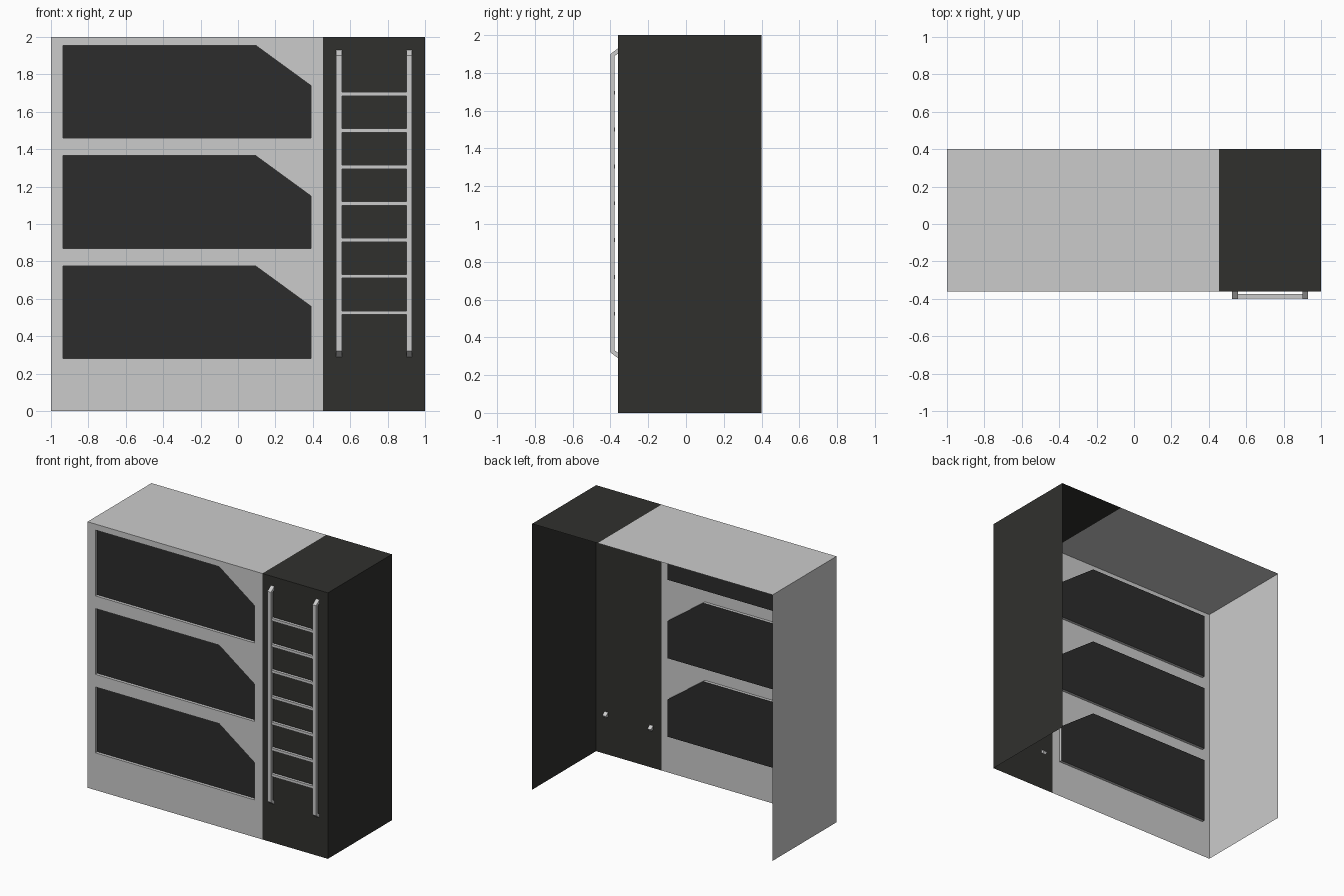
import bpy, bmesh
from mathutils import Vector

if "Cube" in bpy.data.objects:
    bpy.data.objects.remove(bpy.data.objects["Cube"])

X0, X1, SPLIT = -1.0, 1.0, 0.455
FRONT, BACK, TOP = -0.36, 0.40, 2.0
INSET = 0.022


def material(name, value):
    m = bpy.data.materials.new(name)
    m.diffuse_color = (*value, 1)
    m.use_nodes = True
    m.node_tree.nodes["Principled BSDF"].inputs["Base Color"].default_value = m.diffuse_color
    return m


dark = material("charcoal", (0.03, 0.03, 0.027))
window_dark = material("window_charcoal", (0.025, 0.025, 0.025))


def finish(name, bm, mat=None):
    me = bpy.data.meshes.new(name)
    bm.to_mesh(me)
    bm.free()
    ob = bpy.data.objects.new(name, me)
    bpy.context.collection.objects.link(ob)
    if mat:
        me.materials.append(mat)
    return ob


def sheet(name, quads, mat=None):
    bm = bmesh.new()
    for q in quads:
        bm.faces.new([bm.verts.new(p) for p in q])
    bmesh.ops.remove_doubles(bm, verts=bm.verts, dist=1e-5)
    return finish(name, bm, mat)


def roof(a, b):
    return [(a, FRONT, TOP), (b, FRONT, TOP), (b, BACK, TOP), (a, BACK, TOP)]


# Bunk openings: clipped-corner outline repeated at three levels
def opening(level, y):
    z = 0.28 + 0.59 * level
    pts = [(-0.935, 0), (0.39, 0), (0.39, 0.28), (0.095, 0.495), (-0.935, 0.495)]
    return [Vector((x, y, z + dz)) for x, dz in pts]


# Grey front panel with three holes
bm = bmesh.new()
loops = [[(X0, FRONT, 0), (SPLIT, FRONT, 0), (SPLIT, FRONT, TOP), (X0, FRONT, TOP)]]
loops += [opening(i, FRONT) for i in range(3)]
edges = []
for loop in loops:
    vs = [bm.verts.new(p) for p in loop]
    edges += [bm.edges.new((vs[i - 1], vs[i])) for i in range(len(vs))]
bmesh.ops.triangle_fill(bm, edges=edges, use_beauty=True, normal=(0, -1, 0))
for f in bm.faces:
    f.normal_update()
    if f.normal.y > 0:
        f.normal_flip()
finish("bunk_front_panel", bm)

# Grey shell: roof and left side, open at back and bottom
sheet("bunk_shell", [
    roof(X0, SPLIT),
    [(X0, FRONT, 0), (X0, FRONT, TOP), (X0, BACK, TOP), (X0, BACK, 0)],
])

# Dark ladder bay: front, roof and right side
sheet("ladder_bay_shell", [
    [(SPLIT, FRONT, 0), (X1, FRONT, 0), (X1, FRONT, TOP), (SPLIT, FRONT, TOP)],
    roof(SPLIT, X1),
    [(X1, FRONT, 0), (X1, BACK, 0), (X1, BACK, TOP), (X1, FRONT, TOP)],
], dark)

# Recess rims and dark recessed panels
for i in range(3):
    a, b = opening(i, FRONT), opening(i, FRONT + INSET)
    sheet(f"recess_rim_{i + 1}",
          [[a[k - 1], a[k], b[k], b[k - 1]] for k in range(5)])
    sheet(f"recess_panel_{i + 1}", [b], window_dark)

# Ladder rails: bent bar profile, ends passing through the panel
outer = [(-0.345, 1.941), (-0.40, 1.90), (-0.40, 0.32), (-0.345, 0.279)]
inner = [(-0.333, 0.298), (-0.378, 0.331), (-0.378, 1.889), (-0.333, 1.922)]
for side, x in (("left", 0.525), ("right", 0.90)):
    bm = bmesh.new()
    vs = [bm.verts.new((x, y, z)) for y, z in outer + inner]
    faces = [bm.faces.new([vs[k], vs[k + 1], vs[6 - k], vs[7 - k]]) for k in range(3)]
    ext = bmesh.ops.extrude_face_region(bm, geom=faces)
    bmesh.ops.translate(bm, vec=(0.03, 0, 0),
                        verts=[g for g in ext["geom"] if isinstance(g, bmesh.types.BMVert)])
    bmesh.ops.recalc_face_normals(bm, faces=bm.faces)
    finish(f"ladder_rail_{side}", bm)

# Ladder rungs
for i in range(7):
    bm = bmesh.new()
    bmesh.ops.create_cube(bm, size=1)
    bmesh.ops.scale(bm, vec=(0.35, 0.022, 0.02), verts=bm.verts)
    bmesh.ops.translate(bm, vec=(0.7275, -0.386, 0.525 + 0.195 * i), verts=bm.verts)
    finish(f"ladder_rung_{i + 1}", bm)
